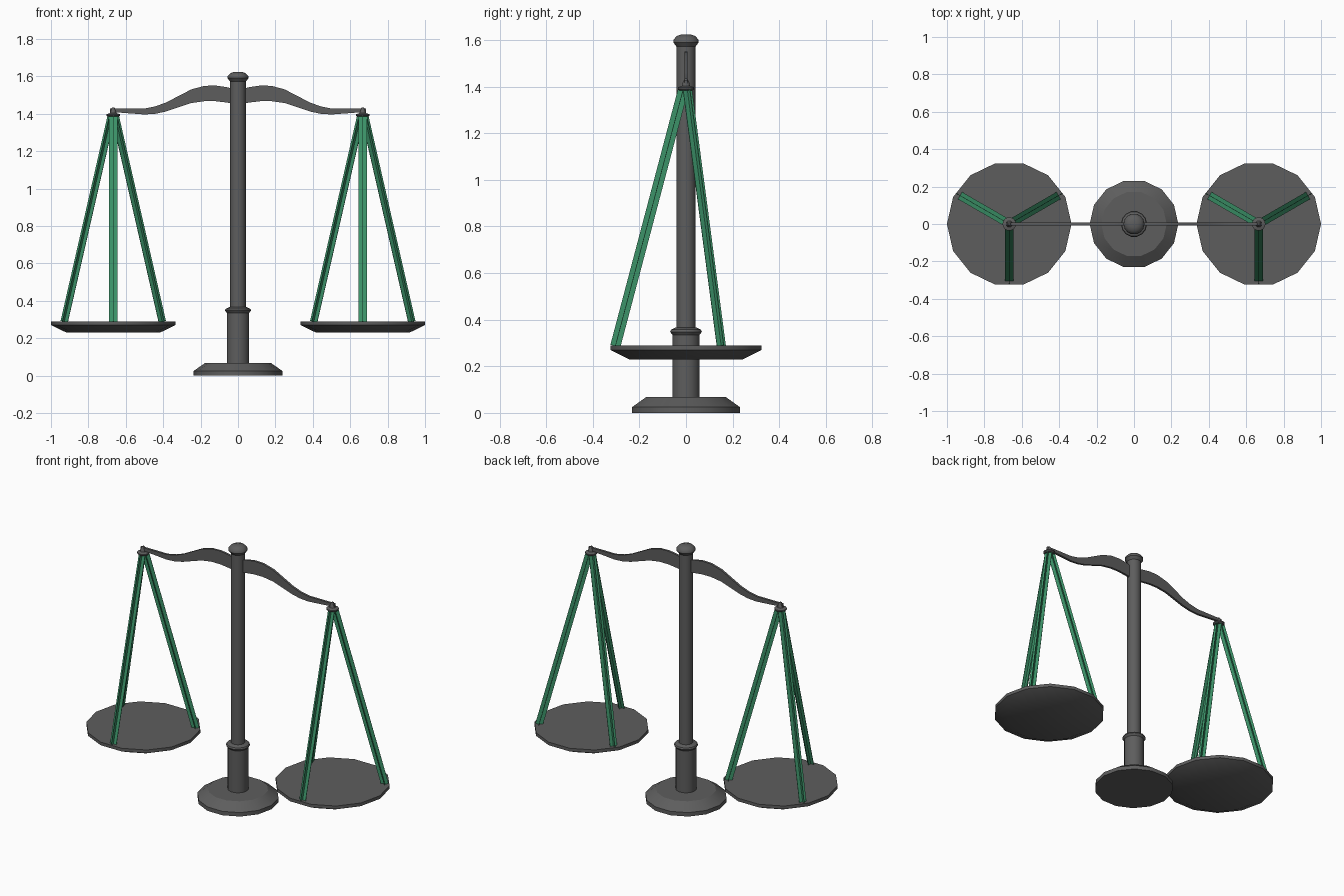
import bpy, bmesh
from math import sin, cos, pi, radians
from mathutils import Vector, Matrix

cube = bpy.data.objects.get("Cube")
if cube:
    bpy.data.objects.remove(cube, do_unlink=True)

SIDES = 14
ARM = 0.667


def material(name, rgb):
    m = bpy.data.materials.new(name)
    m.use_nodes = True
    m.diffuse_color = (*rgb, 1)
    m.node_tree.nodes["Principled BSDF"].inputs["Base Color"].default_value = (*rgb, 1)
    return m


IRON = material("dark iron grey", (0.11, 0.11, 0.11))
GREEN = material("patina green", (0.045, 0.29, 0.14))


def finish(bm, name, mat, smooth_angle=0):
    """Orient normals, mark sharp edges and link the mesh as an object."""
    bmesh.ops.recalc_face_normals(bm, faces=bm.faces)
    for f in bm.faces:
        f.smooth = smooth_angle > 0
    for e in bm.edges:
        e.smooth = len(e.link_faces) == 2 and e.calc_face_angle(pi) < radians(smooth_angle)
    me = bpy.data.meshes.new(name)
    bm.to_mesh(me)
    bm.free()
    me.materials.append(mat)
    ob = bpy.data.objects.new(name, me)
    bpy.context.collection.objects.link(ob)
    return ob


def lathe(name, profile, x=0, angle=40):
    """Turn (radius, height) points around a vertical axis and cap both ends."""
    bm = bmesh.new()
    rings = [[bm.verts.new((x + r * cos(2 * pi * i / SIDES), r * sin(2 * pi * i / SIDES), z))
              for i in range(SIDES)] for r, z in profile]
    for a, b in zip(rings, rings[1:]):
        for i in range(SIDES):
            j = (i + 1) % SIDES
            bm.faces.new((a[i], a[j], b[j], b[i]))
    bm.faces.new(rings[0])
    bm.faces.new(rings[-1])
    return finish(bm, name, IRON, angle)


def hanger(name, start, end, width=0.044, thick=0.003):
    """Two thin strips crossed along one line."""
    d = end - start
    side = d.cross(Vector((0, 0, 1))).normalized()
    out = d.normalized().cross(side)
    frame = Matrix((side, out, d.normalized())).transposed().to_4x4()
    frame.translation = (start + end) / 2
    bm = bmesh.new()
    for w, t in ((width, thick), (thick, width)):
        bmesh.ops.create_cube(bm, size=1, matrix=frame @ Matrix.Diagonal((w, t, d.length, 1)))
    return finish(bm, name, GREEN)


# Stand
lathe("base", [(0.237, 0), (0.237, 0.025), (0.175, 0.068)], angle=30)
lathe("lower_sleeve", [(0.06, 0.06), (0.06, 0.34)])
lathe("sleeve_collar", [(0.06, 0.335), (0.07, 0.348), (0.066, 0.357), (0.046, 0.366)])
lathe("pole", [(0.042, 0.35), (0.042, 1.585)])
lathe("finial", [(0.042, 1.572), (0.056, 1.59), (0.055, 1.602), (0.04, 1.617), (0.02, 1.624)])

# Beam: one half outline mirrored, then given a thin depth
upper = [(0, 1.525), (0.06, 1.542), (0.12, 1.551), (0.18, 1.549), (0.25, 1.53),
         (0.385, 1.46), (0.44, 1.44), (0.5, 1.428), (0.684, 1.428)]
lower = [(0, 1.45), (0.06, 1.46), (0.12, 1.467), (0.18, 1.467), (0.25, 1.457),
         (0.385, 1.412), (0.44, 1.4), (0.5, 1.396), (0.684, 1.41)]
mirror = lambda pts: [(-x, z) for x, z in pts[:0:-1]] + pts
bm = bmesh.new()
top, bottom = ([[bm.verts.new((x, y, z)) for x, z in mirror(pts)] for y in (-0.007, 0.007)]
               for pts in (upper, lower))
for i in range(len(top[0]) - 1):
    for a, b in ((top[0], bottom[0]), (top[1], bottom[1]), (top[0], top[1]), (bottom[0], bottom[1])):
        bm.faces.new((a[i], a[i + 1], b[i + 1], b[i]))
for i in (0, -1):
    bm.faces.new((top[0][i], top[1][i], bottom[1][i], bottom[0][i]))
finish(bm, "beam", IRON, 40)

# Pans, hooks and hangers on both ends of the beam
for label, sx in (("left", 1), ("right", -1)):
    x = sx * ARM
    lathe(label + "_pan", [(0.25, 0.23), (0.333, 0.27), (0.333, 0.29)], x)
    lathe(label + "_hook_plate", [(0.03, 1.384), (0.036, 1.39), (0.036, 1.397), (0.02, 1.403)], x)
    lathe(label + "_hook", [(0.018, 1.4), (0.014, 1.418), (0.006, 1.434)], x)
    for n, deg in enumerate((30, 150, 270), 1):
        r = Vector((cos(radians(deg)), sin(radians(deg)), 0))
        hanger(f"{label}_hanger_{n}", Vector((x, 0, 0.287)) + r * 0.303,
               Vector((x, 0, 1.388)) + r * 0.012)
